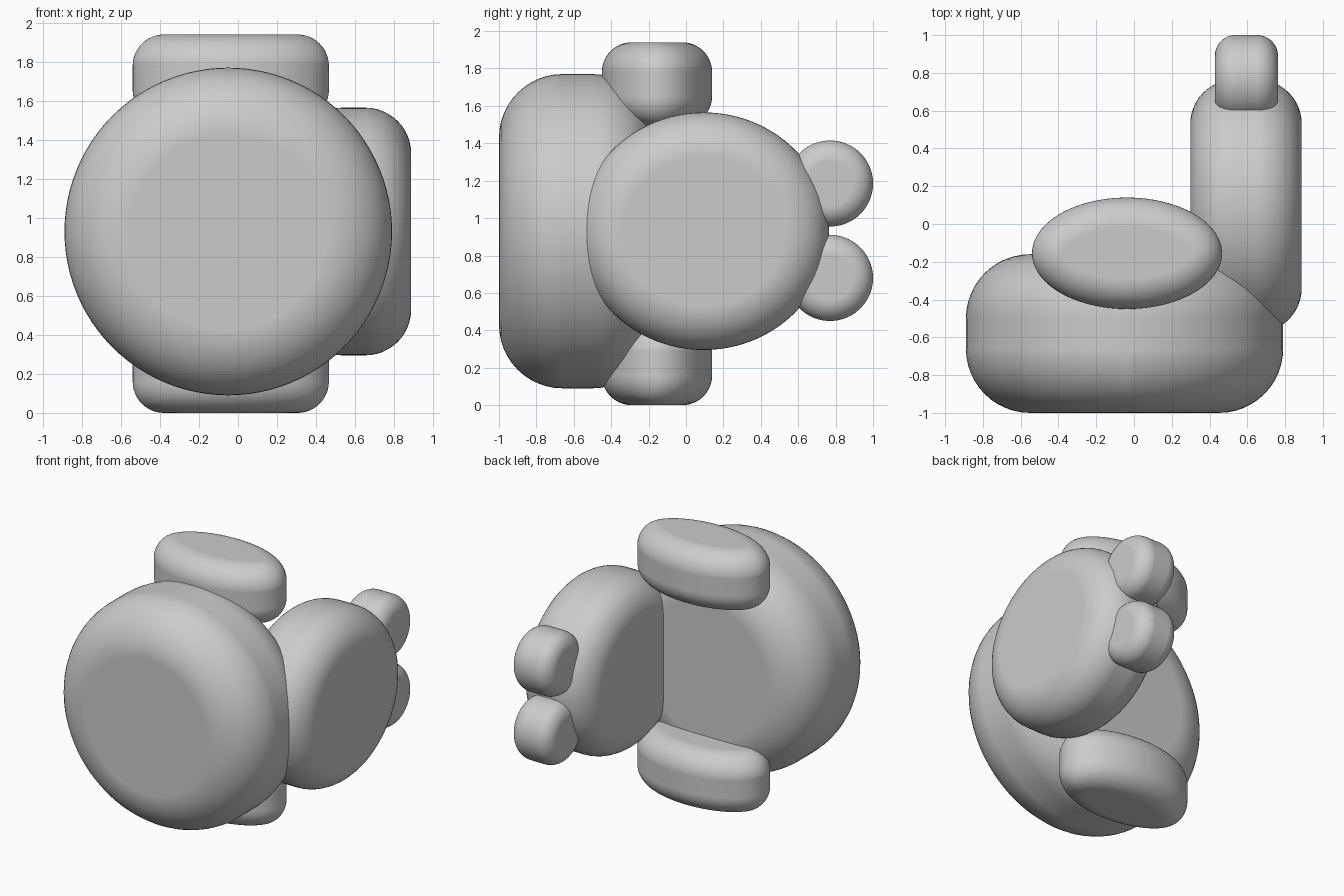
import bpy
import math

cube = bpy.data.objects.get("Cube")
if cube:
    bpy.data.objects.remove(cube, do_unlink=True)

GREY = (0.6, 0.6, 0.6, 1.0)
mat = bpy.data.materials.new("plain grey")
mat.use_nodes = True
mat.diffuse_color = GREY
mat.node_tree.nodes["Principled BSDF"].inputs["Base Color"].default_value = GREY

# Rotation that lays the disc's axis along x, y or z
TURN = {"x": (0, math.pi / 2, 0), "y": (math.pi / 2, 0, 0), "z": (0, 0, 0)}


def pillow(name, axis, centre, half_size, rounding):
    """Elliptical disc with softly rounded rims; half_size is in world x, y, z."""
    bpy.ops.mesh.primitive_cylinder_add(vertices=96, radius=1, depth=2,
                                        rotation=TURN[axis])
    obj = bpy.context.object
    obj.name = name
    bpy.ops.object.transform_apply(location=False, rotation=True, scale=False)
    obj.scale = half_size
    bpy.ops.object.transform_apply(location=False, rotation=False, scale=True)
    obj.location = centre
    obj.data.materials.append(mat)
    bpy.ops.object.shade_smooth()
    bevel = obj.modifiers.new("rounded rim", "BEVEL")
    bevel.width = rounding
    bevel.segments = 12
    bevel.limit_method = "ANGLE"
    bevel.angle_limit = math.radians(40)
    bevel.use_clamp_overlap = False
    bevel.harden_normals = True
    return obj


# Large round body and the head joined to its side
pillow("body", "y", (-0.05, -0.58, 0.93), (0.84, 0.42, 0.84), 0.34)
pillow("head", "x", (0.593, 0.095, 0.93), (0.295, 0.67, 0.635), 0.235)

# Matching pairs of limbs and ears
for side, limb_z, ear_z in (("top", 1.717, 1.185), ("bottom", 0.223, 0.68)):
    pillow(side + "_limb", "z", (-0.037, -0.155, limb_z), (0.503, 0.295, 0.223), 0.16)
    pillow(side + "_ear", "x", (0.595, 0.77, ear_z), (0.167, 0.23, 0.23), 0.11)
